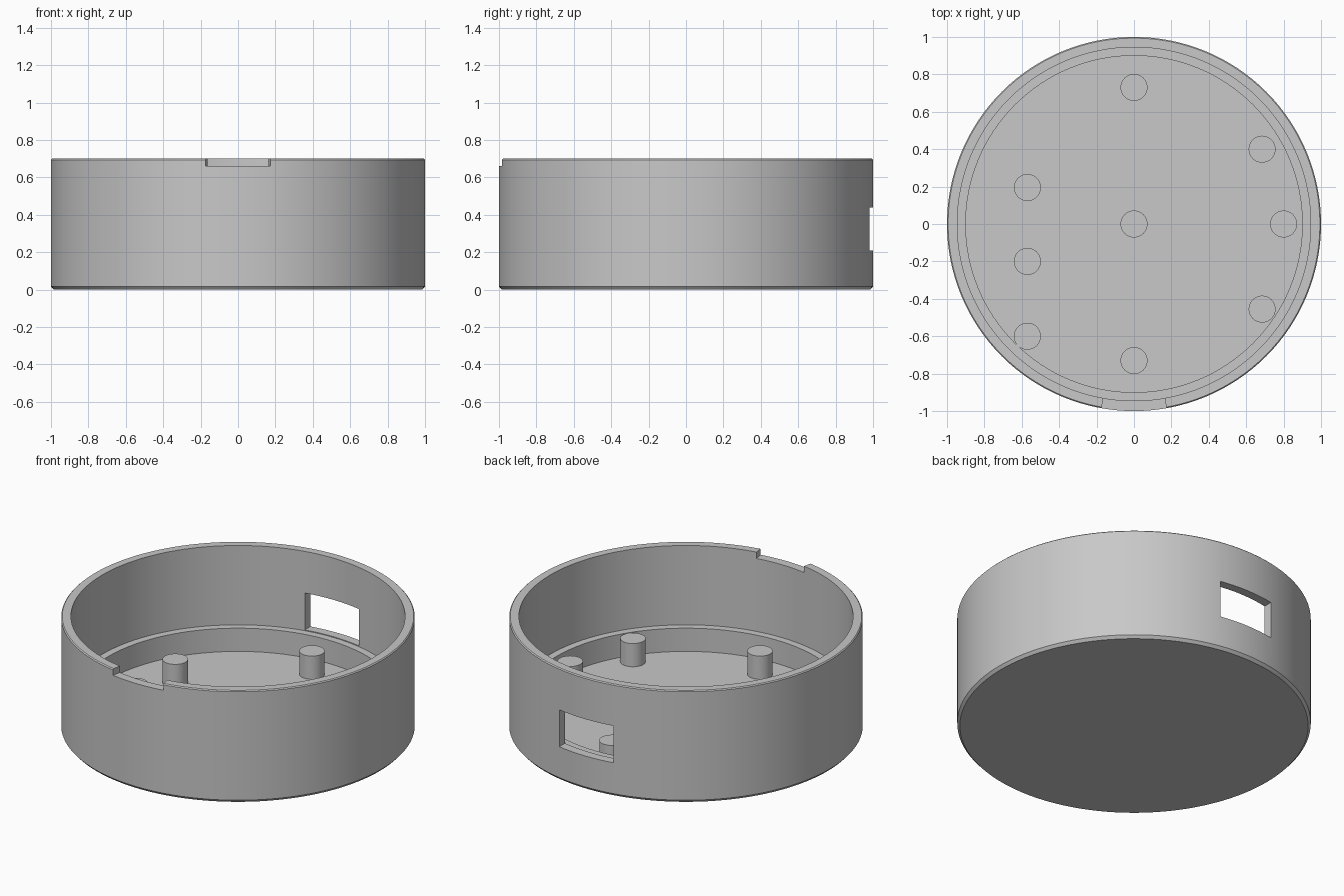
import bpy, bmesh, math
from mathutils import Matrix

cube = bpy.data.objects.get("Cube")
if cube:
    bpy.data.objects.remove(cube, do_unlink=True)

HEIGHT, LEDGE_Z, FLOOR_Z = 0.7, 0.205, 0.06
INNER_R, LEDGE_R, POST_R = 0.945, 0.9, 0.072

grey = bpy.data.materials.new("plain_grey")
grey.use_nodes = True
grey.diffuse_color = (0.58, 0.58, 0.58, 1)
grey.node_tree.nodes["Principled BSDF"].inputs["Base Color"].default_value = grey.diffuse_color


def make_object(name, bm):
    bmesh.ops.recalc_face_normals(bm, faces=bm.faces)
    mesh = bpy.data.meshes.new(name)
    bm.to_mesh(mesh)
    bm.free()
    mesh.materials.append(grey)
    obj = bpy.data.objects.new(name, mesh)
    bpy.context.collection.objects.link(obj)
    return obj


def activate(obj):
    bpy.ops.object.select_all(action='DESELECT')
    obj.select_set(True)
    bpy.context.view_layer.objects.active = obj


def smooth(obj):
    activate(obj)
    bpy.ops.object.shade_smooth_by_angle(angle=math.radians(25))


def lathe(name, profile, steps):
    """Turn an (r, z) outline that starts and ends on the axis."""
    bm = bmesh.new()
    verts = [bm.verts.new((r, 0, z)) for r, z in profile]
    edges = [bm.edges.new(pair) for pair in zip(verts, verts[1:])]
    bmesh.ops.spin(bm, geom=verts + edges, cent=(0, 0, 0), axis=(0, 0, 1),
                   angle=math.tau, steps=steps, use_duplicate=False)
    bmesh.ops.remove_doubles(bm, verts=bm.verts, dist=1e-4)
    return make_object(name, bm)


def prism(name, outline, z0, z1):
    """Extrude an (x, y) outline between two heights."""
    bm = bmesh.new()
    face = bm.faces.new([bm.verts.new((x, y, z0)) for x, y in outline])
    top = bmesh.ops.extrude_face_region(bm, geom=[face])["geom"]
    bmesh.ops.translate(bm, vec=(0, 0, z1 - z0),
                        verts=[v for v in top if isinstance(v, bmesh.types.BMVert)])
    return make_object(name, bm)


def cut(obj, cutter):
    cutter.hide_render = True
    mod = obj.modifiers.new("cut", 'BOOLEAN')
    mod.operation, mod.solver, mod.object = 'DIFFERENCE', 'EXACT', cutter
    activate(obj)
    bpy.ops.object.modifier_apply(modifier=mod.name)
    bpy.data.objects.remove(cutter, do_unlink=True)


# Round open housing with a chamfered foot and an inner ledge
housing = lathe("housing", [
    (0, 0), (0.985, 0), (1, 0.017), (1, HEIGHT - 0.006), (0.994, HEIGHT),
    (INNER_R, HEIGHT), (INNER_R, LEDGE_Z), (LEDGE_R, LEDGE_Z),
    (LEDGE_R, FLOOR_Z), (0, FLOOR_Z)], 128)

# Rim notch at the front, with radial ends
a = math.radians(10)
notch = [(s * r * math.sin(a), -r * math.cos(a))
         for s, r in ((-1, 0.8), (1, 0.8), (1, 1.2), (-1, 1.2))]
cut(housing, prism("notch_cutter", notch, 0.66, 0.8))

# Rectangular opening through the back wall
window = [(-0.187, 0.8), (0.187, 0.8), (0.187, 1.2), (-0.187, 1.2)]
cut(housing, prism("window_cutter", window, 0.21, 0.44))
smooth(housing)

# Support posts, level with the ledge
posts = [(0, 0), (0, 0.73), (0, -0.73), (0.8, 0), (0.685, 0.4),
         (0.685, -0.455), (-0.57, 0.195), (-0.57, -0.2), (-0.57, -0.6)]
base = FLOOR_Z - 0.02
for i, (x, y) in enumerate(posts):
    bm = bmesh.new()
    bmesh.ops.create_cone(bm, cap_ends=True, segments=40, radius1=POST_R,
                          radius2=POST_R, depth=LEDGE_Z - base,
                          matrix=Matrix.Translation((x, y, (LEDGE_Z + base) / 2)))
    smooth(make_object(f"post_{i + 1}", bm))
